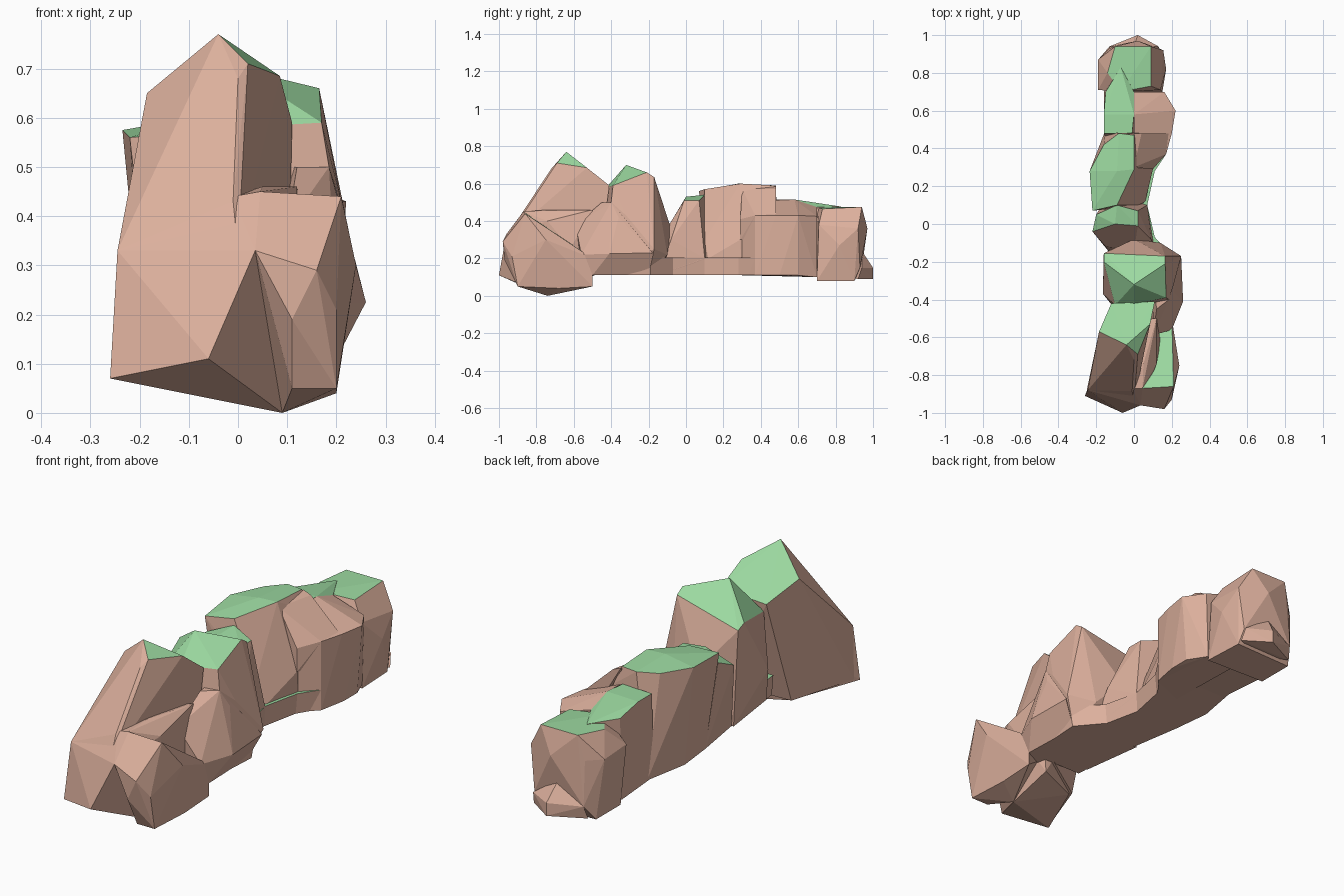
import bpy, bmesh
from mathutils import Vector


def flat_material(name, rgb):
    m = bpy.data.materials.new(name)
    m.diffuse_color = (*rgb, 1)
    return m


EARTH = flat_material("pinkish earth", (0.72, 0.435, 0.337))
GRASS = flat_material("pale grass", (0.33, 0.69, 0.35))


def finish(bm, name, green_from):
    """Faces pointing up more than green_from become grass."""
    bmesh.ops.recalc_face_normals(bm, faces=bm.faces)
    for f in bm.faces:
        f.normal_update()
        f.material_index = 1 if f.normal.z > green_from else 0
        f.smooth = False
    me = bpy.data.meshes.new(name)
    bm.to_mesh(me)
    bm.free()
    me.materials.append(EARTH)
    me.materials.append(GRASS)
    bpy.context.collection.objects.link(bpy.data.objects.new(name, me))


def rock(name, points, green_from=2.0):
    """Faceted boulder: the convex hull of its corner points."""
    bm = bmesh.new()
    for p in points:
        bm.verts.new(Vector(p))
    bmesh.ops.convex_hull(bm, input=bm.verts)
    loose = [v for v in bm.verts if not v.link_faces]
    bmesh.ops.delete(bm, geom=loose, context='VERTS')
    bmesh.ops.dissolve_limit(bm, angle_limit=0.06, verts=bm.verts, edges=bm.edges)
    finish(bm, name, green_from)


def slab(name, outline, z0, z1, taper, green_from):
    """Flat shelf extruded up from an outline, narrower at its foot."""
    bm = bmesh.new()
    face = bm.faces.new([bm.verts.new((x * taper, y, z0)) for x, y in outline])
    res = bmesh.ops.extrude_face_region(bm, geom=[face], use_keep_orig=True)
    for v in res['geom']:
        if isinstance(v, bmesh.types.BMVert):
            v.co.z = z1
            v.co.x /= taper
    finish(bm, name, green_from)


# low shelf joining all the rocks
slab("base_shelf", [(.20, -.5), (.22, -.19), (.11, -.07), (.07, .1), (.11, .28),
                    (.17, .37), (.19, .6), (-.14, .6), (-.17, .1), (-.13, -.15),
                    (-.10, -.5)], .11, .205, .92, .6)

# tall front cliff: upper crag and wider foot
rock("front_cliff", [(-.245, -.88, .33), (-.01, -.885, .43), (0, -.94, .33),
                     (-.01, -.8, .55), (0, -.72, .68), (.02, -.69, .71),
                     (-.04, -.64, .77), (-.185, -.57, .65), (.085, -.53, .685),
                     (.11, -.41, .59), (-.12, -.42, .57), (-.13, -.59, .06),
                     (.1, -.47, .12), (-.25, -.88, .08), (0, -.9, .1)], .73)
rock("cliff_foot", [(-.26, -.91, .07), (-.06, -1, .11), (.035, -.96, .33),
                    (-.245, -.88, .33), (.045, -.87, .45), (-.01, -.87, .44),
                    (.09, -.74, 0), (-.12, -.6, .055), (.1, -.5, .05),
                    (.12, -.74, .40), (.14, -.62, .25), (.12, -.5, .46),
                    (-.1, -.5, .4), (.05, -.74, .46)], 2)

# lower boulder at its right
rock("front_boulder", [(.035, -.96, .33), (.16, -.98, .29), (.11, -.97, .19),
                       (.11, -.9, .05), (.2, -.93, .21), (.2, -.9, .05),
                       (.045, -.87, .45), (.21, -.86, .44), (.24, -.75, .3),
                       (.17, -.62, .23), (.2, -.5, .2), (.2, -.5, .05),
                       (.2, -.68, .04), (.09, -.74, .0), (0, -.6, .2)], .65)

# middle peak and its right buttress
rock("middle_peak", [(0, -.32, .70), (-.16, -.2, .58), (-.16, -.155, .56),
                     (.165, -.21, .66), (.165, -.17, .635), (.17, -.39, .59),
                     (0, -.425, .58), (-.1, -.43, .53), (.185, -.4, .5),
                     (.25, -.17, .25), (.21, -.32, .43), (.14, -.1, .22),
                     (0, -.08, .36), (.19, -.2, .11), (.19, -.45, .11),
                     (-.1, -.45, .11), (-.165, -.37, .3), (-.14, -.15, .11)], .47)
rock("buttress", [(.2, -.56, .22), (.1, -.59, .38), (.12, -.45, .5),
                  (.185, -.4, .5), (.21, -.36, .42), (.26, -.41, .225),
                  (.2, -.5, .11), (.08, -.56, .11), (.1, -.3, .5),
                  (.25, -.18, .23), (.19, -.2, .11)])

# low saddle between the two halves
rock("saddle", [(-.1, 0, .53), (-.09, .1, .54), (.02, .07, .51), (-.22, -.04, .46),
                (-.2, .05, .5), (.02, -.01, .51), (.09, -.08, .3), (.07, .1, .2),
                (0, -.14, .3), (-.15, -.12, .33), (-.13, -.15, .11),
                (.12, -.15, .11), (-.17, .1, .11), (.05, .12, .11)], .8)

# long grassy ridge at the back left
rock("left_ridge", [(-.22, .07, .56), (-.09, .1, .57), (-.235, .28, .575),
                    (-.09, .28, .6), (0, .29, .6), (0, .47, .59), (-.08, .48, .59),
                    (-.16, .42, .58), (.02, .1, .3), (.06, .12, .2),
                    (.1, .29, .3), (.04, .48, .5), (-.17, .1, .11),
                    (-.19, .28, .11), (-.15, .5, .11), (.1, .3, .11),
                    (.05, .1, .11)], .75)
rock("rear_ridge", [(-.16, .48, .51), (-.01, .48, .515), (-.16, .58, .51),
                    (0, .58, .515), (-.15, .7, .475), (0, .7, .475), (-.07, .83, .477),
                    (-.15, .45, .11), (0, .45, .11), (-.16, .7, .1), (0, .82, .1)], .7)

# bare shoulder and bump at the back right
rock("ridge_shoulder", [(0, .3, .57), (0, .48, .585), (.04, .48, .57),
                        (.17, .37, .43), (.1, .29, .41), (.19, .48, .43),
                        (.1, .29, .3), (0, .3, .3), (.17, .48, .3)])
rock("right_bump", [(0, .48, .51), (0, .58, .515), (.17, .37, .43),
                    (.1, .3, .42), (.2, .48, .43), (.22, .6, .43), (.16, .7, .425),
                    (0, .7, .475), (.1, .3, .11), (.17, .37, .11), (.195, .5, .11),
                    (.195, .6, .11), (.15, .7, .1), (0, .3, .11), (0, .7, .1)])

# end rock and its toe
rock("end_rock", [(-.1, .94, .475), (.09, .94, .475), (.09, .73, .465),
                  (-.07, .7, .475), (-.14, .8, .46), (-.19, .87, .36),
                  (-.19, .71, .37), (.14, .71, .38), (.17, .82, .27),
                  (.155, .92, .36), (.02, .97, .36), (-.13, .93, .36),
                  (.03, .95, .24), (-.13, .94, .15), (.13, .93, .15),
                  (.14, .9, .08), (.15, .7, .08), (-.16, .71, .08),
                  (-.16, .89, .08)], .75)
rock("end_toe", [(.02, 1, .15), (.02, 1, .09), (.0, .94, .24), (-.13, .94, .15),
                 (-.14, .92, .09), (.13, .94, .15), (.14, .92, .09), (0, .85, .1)])
